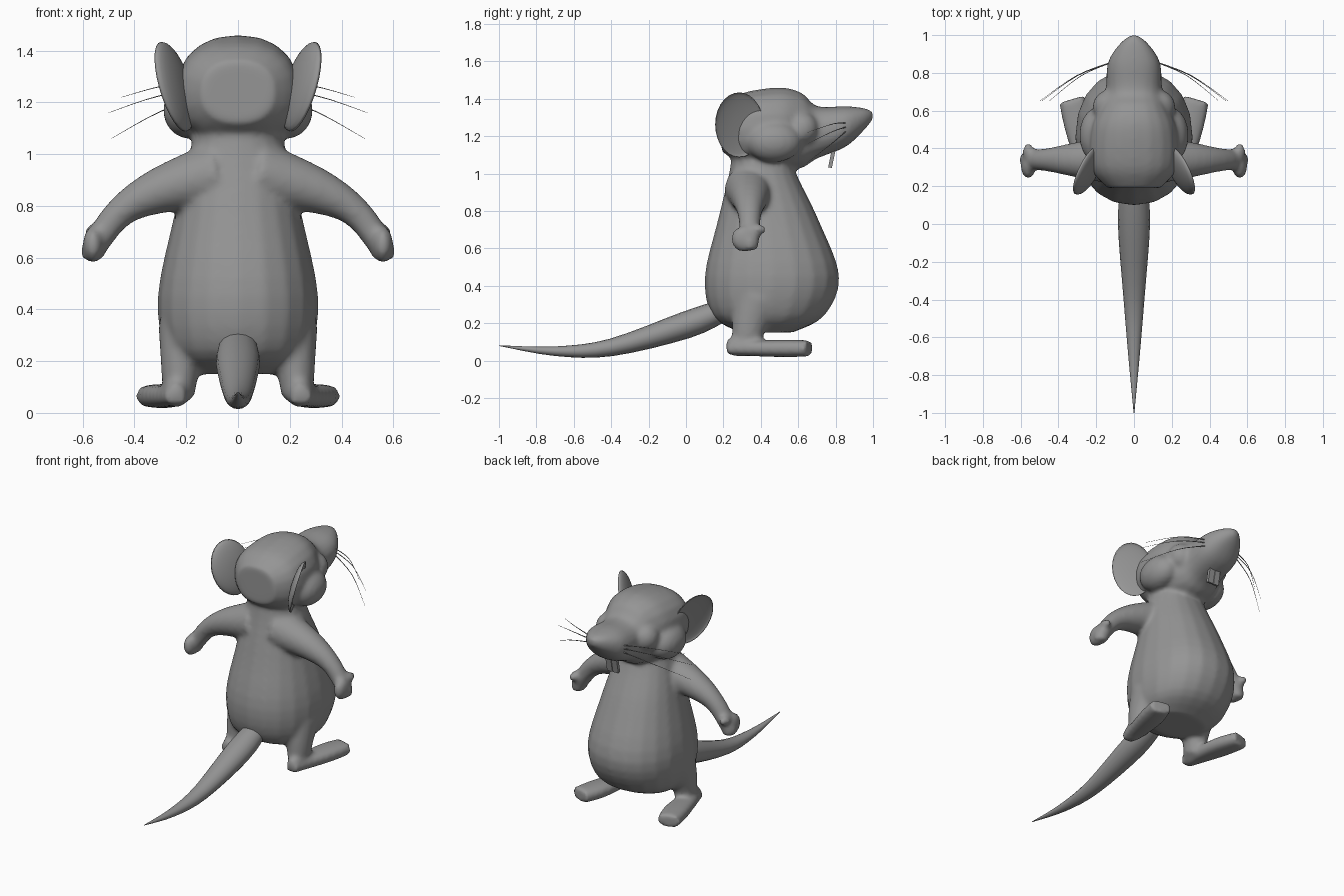
import bpy, bmesh
from math import cos, sin, pi, copysign
from mathutils import Vector, Matrix

cube = bpy.data.objects.get("Cube")
if cube:
    bpy.data.objects.remove(cube)

grey = bpy.data.materials.new("soft_grey")
grey.use_nodes = True
colour = (.3, .3, .3, 1)
grey.diffuse_color = colour
grey.node_tree.nodes["Principled BSDF"].inputs["Base Color"].default_value = colour

X, Y, Z = Vector((1, 0, 0)), Vector((0, 1, 0)), Vector((0, 0, 1))


def spline(rows, steps=4):
    """Pass a smooth curve through a few key rows of any length."""
    keys = [Vector(row) for row in rows]
    last = len(keys) - 1
    result = []
    for i in range(last):
        before, start = keys[max(i - 1, 0)], keys[i]
        end, after = keys[i + 1], keys[min(i + 2, last)]
        for step in range(steps):
            t = step / steps
            leave, arrive = (end - before) / 2, (after - start) / 2
            bend = (end - start) * 3 - leave * 2 - arrive
            twist = (start - end) * 2 + leave + arrive
            result.append(start + leave * t + bend * t * t + twist * t ** 3)
    return result + [keys[last]]


def loft(bm, rings, ref, axis=None, power=2, sides=20):
    """Skin rings of (x, y, z, radius across, radius along ref)."""
    centres = [Vector(ring[:3]) for ring in rings]
    last = len(rings) - 1
    loops = []
    for i, (centre, ring) in enumerate(zip(centres, rings)):
        along = axis or (centres[min(i + 1, last)] - centres[max(i - 1, 0)]).normalized()
        across = ref.cross(along).normalized()
        upright = along.cross(across)
        loop = []
        for k in range(sides):
            angle = 2 * pi * k / sides
            c = copysign(abs(cos(angle)) ** (2 / power), cos(angle))
            s = copysign(abs(sin(angle)) ** (2 / power), sin(angle))
            loop.append(bm.verts.new(centre + across * ring[3] * c + upright * ring[4] * s))
        loops.append(loop)
    for low, high in zip(loops, loops[1:]):
        for k in range(sides):
            n = (k + 1) % sides
            bm.faces.new((low[k], low[n], high[n], high[k]))
    bm.faces.new(loops[0])
    bm.faces.new(loops[last])


def ball(bm, centre, radii):
    matrix = Matrix.Translation(centre) @ Matrix.Diagonal((*radii, 1))
    bmesh.ops.create_uvsphere(bm, u_segments=20, v_segments=12, radius=1, matrix=matrix)


def finish(bm, name):
    bmesh.ops.recalc_face_normals(bm, faces=bm.faces[:])
    mesh = bpy.data.meshes.new(name)
    bm.to_mesh(mesh)
    bm.free()
    mesh.materials.append(grey)
    mesh.shade_smooth()
    part = bpy.data.objects.new(name, mesh)
    bpy.context.collection.objects.link(part)
    return part


body = bmesh.new()

# Pear shaped torso: height, middle, half width, half depth
torso = spline([(.15, .43, .18, .14), (.24, .44, .28, .3), (.45, .46, .31, .36),
                (.75, .44, .25, .27), (1, .41, .19, .18), (1.15, .4, .15, .15)])
loft(body, [(0, y, z, wide, deep) for z, y, wide, deep in torso], Y, Z, 2.2)

# Head and snout: depth, height, half width, half height
head = spline([(.19, 1.24, .14, .12), (.3, 1.24, .23, .19), (.5, 1.24, .23, .22),
               (.62, 1.23, .18, .2), (.7, 1.22, .15, .14), (.85, 1.25, .14, .11),
               (.95, 1.29, .08, .06), (1, 1.31, .02, .02)])
loft(body, [(0, y, z, wide, tall) for y, z, wide, tall in head], Z, Y, 2.3)

# Limbs, each given by a path and a radius
arm = spline([(.08, .92, .13), (.3, .86, .09), (.45, .78, .06), (.55, .65, .05), (.56, .59, .04)])
foot = spline([(.24, .22, .04), (.25, .32, .06), (.29, .52, .08), (.33, .66, .07)])
leg = spline([(.2, .38, .32, .11), (.22, .34, .2, .08), (.23, .32, .06, .06)])
for s in (1, -1):
    loft(body, [(s * x, .34, z, r, r * 1.05) for x, z, r in arm], Y)
    loft(body, [(s * x, y, z, r, r * 1.2) for x, y, z, r in leg], Y)
    loft(body, [(s * x, y, .065, r, .02 + r / 3) for x, y, r in foot], Z, None, 2.5)
    ball(body, (s * .56, .31, .65), (.04, .07, .07))      # palm
    ball(body, (s * .56, .38, .7), (.03, .05, .03))       # thumb
    ball(body, (s * .24, .29, .08), (.05, .08, .06))      # heel
    ball(body, (s * .19, .47, 1.17), (.1, .15, .11))      # jowl
    ball(body, (s * .13, .62, 1.24), (.09, .09, .09))     # eye bulge

# Fuse the overlapping volumes into one smooth skin
skin = finish(body, "body")
fuse = skin.modifiers.new("fuse", 'REMESH')
fuse.mode = 'VOXEL'
fuse.voxel_size = .014
fuse.use_smooth_shade = True
relax = skin.modifiers.new("relax", 'SMOOTH')
relax.factor = .5
relax.iterations = 7

# Tapering tail: depth, height, radius
tail_path = spline([(.2, .27, .07), (0, .19, .085), (-.4, .07, .055), (-.7, .05, .03), (-1, .08, .002)])
tail = bmesh.new()
loft(tail, [(0, y, z, r, r * .85) for y, z, r in tail_path], Z, sides=16)
finish(tail, "tail")


def ear_dish(steps=14):
    """Rings over the domed back, round the rim and into the shallow bowl."""
    for k in range(1, steps):
        angle = pi * k / steps
        depth = .045 if k < steps / 2 else .02
        yield 0, 0, -depth * abs(cos(angle)), .14 * sin(angle), .18 * sin(angle)


# Ears lean outward and open towards the front
across = Vector((.4, -.92, 0)).normalized()
up = Vector((.27, 0, 1)).normalized()
outward = across.cross(up)
if outward.x < 0:
    outward.negate()
ear_frame = Matrix.Translation((.25, .285, 1.26)) @ Matrix((across, up, outward)).transposed().to_4x4()

for s, side in ((1, "left"), (-1, "right")):
    mirror = Matrix.Diagonal((s, 1, 1, 1))
    ear = bmesh.new()
    loft(ear, list(ear_dish()), Y, Z, sides=28)
    bmesh.ops.transform(ear, matrix=mirror @ ear_frame, verts=ear.verts)
    finish(ear, side + "_ear")

    # Front tooth
    tooth = bmesh.new()
    slant = Matrix.Rotation(-.2, 4, 'X') @ Matrix.Diagonal((.04, .02, .1, 1))
    bmesh.ops.create_cube(tooth, size=1, matrix=Matrix.Translation((s * .022, .78, 1.08)) @ slant)
    finish(tooth, side + "_tooth").data.shade_flat()

    # Whiskers arch out of the snout and droop towards their tips
    for name, root_z, tip_x, tip_z in (("upper", 1.27, .45, 1.22), ("middle", 1.25, .5, 1.16),
                                       ("lower", 1.23, .49, 1.06)):
        root, tip = Vector((.11, .86, root_z)), Vector((tip_x, .65, tip_z))
        middle = (root + tip) / 2 + Vector((0, .03, .02))
        hair = bmesh.new()
        path = spline([(*root, .0035), (*middle, .002), (*tip, .0007)])
        loft(hair, [(s * x, y, z, r, r) for x, y, z, r in path], Z, sides=5)
        finish(hair, f"{side}_{name}_whisker")
